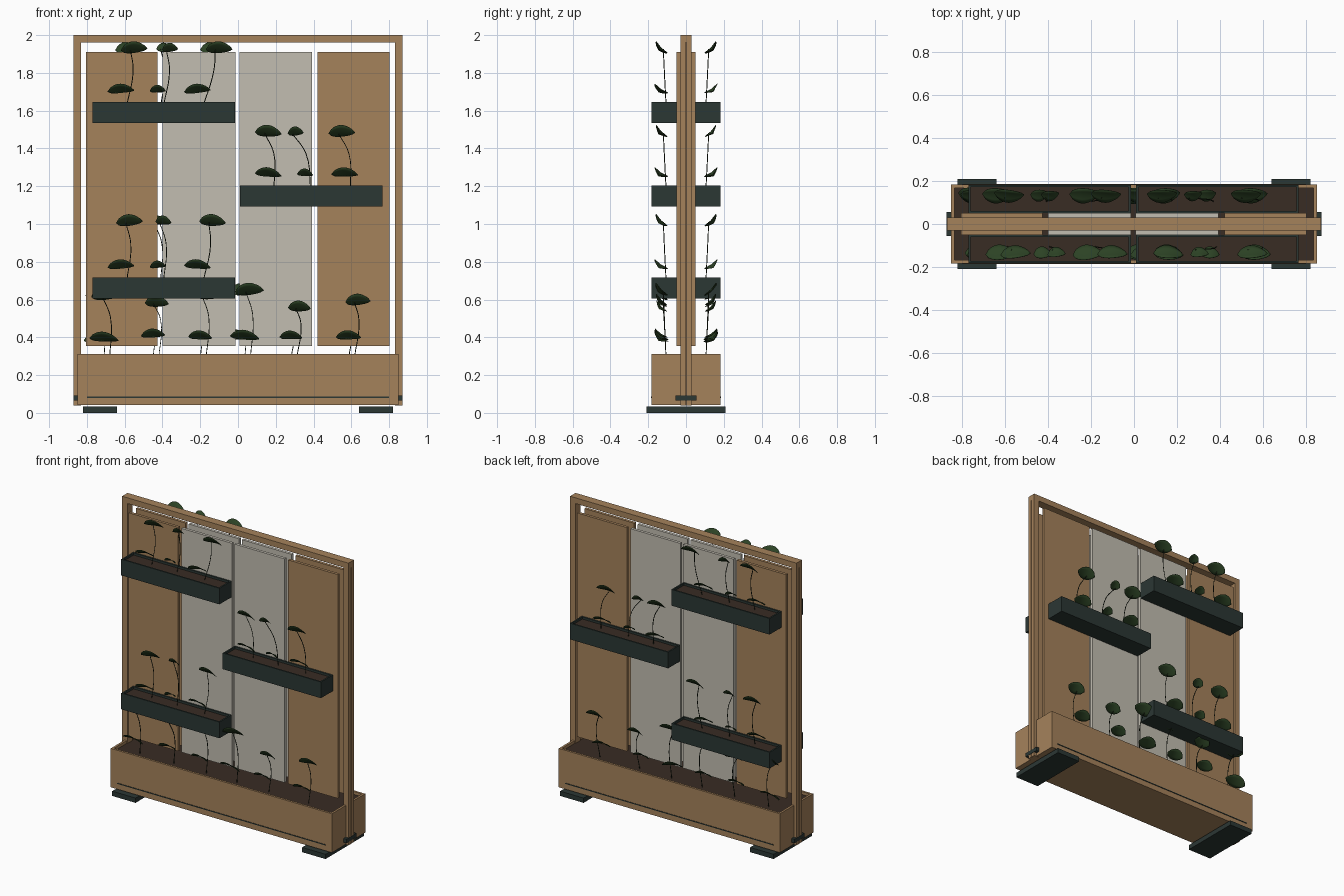
import bpy, bmesh, math, random
from mathutils import Vector, Matrix

if "Cube" in bpy.data.objects:
    bpy.data.objects.remove(bpy.data.objects["Cube"])

random.seed(4)


def mat(name, rgb):
    m = bpy.data.materials.new(name)
    m.diffuse_color = (*rgb, 1)
    m.use_nodes = True
    m.node_tree.nodes["Principled BSDF"].inputs["Base Color"].default_value = m.diffuse_color
    return m


WOOD = mat("wood", (0.376, 0.223, 0.105))
METAL = mat("dark_metal", (0.024, 0.038, 0.034))
GREY = mat("pale_panel", (0.54, 0.51, 0.44))
SOIL = mat("soil", (0.04, 0.025, 0.017))
LEAF = mat("leaf_green", (0.025, 0.055, 0.018))
STEM = mat("stem_green", (0.02, 0.03, 0.015))


def make(name, bm, material):
    bmesh.ops.recalc_face_normals(bm, faces=bm.faces)
    me = bpy.data.meshes.new(name)
    bm.to_mesh(me)
    bm.free()
    me.materials.append(material)
    ob = bpy.data.objects.new(name, me)
    bpy.context.collection.objects.link(ob)
    return ob


def boxes(name, material, *bounds):
    """One object from (x0, x1, y0, y1, z0, z1) blocks."""
    bm = bmesh.new()
    for x0, x1, y0, y1, z0, z1 in bounds:
        size = Vector((abs(x1 - x0), abs(y1 - y0), z1 - z0))
        mid = Vector(((x0 + x1) / 2, (y0 + y1) / 2, (z0 + z1) / 2))
        bmesh.ops.create_cube(bm, size=1, matrix=Matrix.Translation(mid) @ Matrix.Diagonal((*size, 1)))
    return make(name, bm, material)


def trough(name, material, x0, x1, y0, y1, z0, z1, t, soil_drop):
    """Open box with walls, floor and a soil filling."""
    boxes(name, material,
          (x0, x1, y0, y0 + t, z0, z1), (x0, x1, y1 - t, y1, z0, z1),
          (x0, x0 + t, y0 + t, y1 - t, z0, z1), (x1 - t, x1, y0 + t, y1 - t, z0, z1),
          (x0 + t, x1 - t, y0 + t, y1 - t, z0, z0 + t))
    boxes(name + "_soil", SOIL, (x0 + t, x1 - t, y0 + t, y1 - t, z0 + t, z1 - soil_drop))


def leaf(name, centre, length, width, tilt, yaw, side):
    """Arched, slightly folded oval leaf whose outer edge is raised."""
    bm = bmesh.new()
    rows, cols = 10, 4
    grid = []
    for i in range(rows + 1):
        t = i / rows
        w = width * (0.04 + 0.96 * math.sin(math.pi * t ** 0.85) ** 0.7)
        row = []
        for j in range(cols + 1):
            v = j / cols - 0.5
            z = 0.012 * math.sin(math.pi * t) + 0.12 * abs(v) * w
            row.append(bm.verts.new(((t - 0.5) * length, v * w, z)))
        grid.append(row)
    for i in range(rows):
        for j in range(cols):
            bm.faces.new((grid[i][j], grid[i + 1][j], grid[i + 1][j + 1], grid[i][j + 1]))
    m = (Matrix.Translation(centre) @ Matrix.Rotation(side * tilt, 4, 'X')
         @ Matrix.Rotation(yaw, 4, 'Y'))
    bmesh.ops.transform(bm, matrix=m, verts=bm.verts)
    bmesh.ops.solidify(bm, geom=bm.faces[:], thickness=0.002)
    ob = make(name, bm, LEAF)
    for p in ob.data.polygons:
        p.use_smooth = True


def stem(name, pts):
    cu = bpy.data.curves.new(name, 'CURVE')
    cu.dimensions = '3D'
    cu.bevel_depth = 0.0025
    cu.bevel_resolution = 0
    cu.resolution_u = 5
    sp = cu.splines.new('BEZIER')
    sp.bezier_points.add(len(pts) - 1)
    for b, p in zip(sp.bezier_points, pts):
        b.co = p
        b.handle_left_type = b.handle_right_type = 'AUTO'
    cu.materials.append(STEM)
    bpy.context.collection.objects.link(bpy.data.objects.new(name, cu))


def plant(name, side, low, high, z_soil, size):
    """Stem with one low leaf and one top leaf; low/high are (x, z)."""
    y = side * 0.115
    stem(name + "_stem", [(low[0] + 0.03, y - side * 0.01, z_soil - 0.01),
                          ((low[0] + high[0]) / 2 + 0.03, y, (low[1] + high[1]) / 2),
                          (high[0] - 0.02, y + side * 0.005, high[1])])
    for tag, (x, z), tilt in (("low", low, 0.6), ("top", high, 0.8)):
        leaf(f"{name}_{tag}_leaf", (x, side * 0.14, z), 0.14 * size, 0.085 * size ** 0.5,
             tilt, random.uniform(-0.12, 0.15), side)


# Feet
for s, n in ((-1, "left"), (1, "right")):
    boxes(n + "_foot", METAL, (s * 0.64, s * 0.82, -0.21, 0.21, 0, 0.033))
    # Grooved frame posts and their base brackets
    boxes(n + "_post", WOOD, (s * 0.83, s * 0.862, -0.03, 0.03, 0.04, 1.96),
          (s * 0.862, s * 0.87, -0.03, -0.003, 0.04, 1.96),
          (s * 0.862, s * 0.87, 0.003, 0.03, 0.04, 1.96))
    boxes(n + "_bracket", METAL, (s * 0.845, s * 0.872, -0.055, 0.055, 0.065, 0.092))
boxes("top_rail", WOOD, (-0.87, 0.87, -0.03, 0.03, 1.96, 2.0))

# Base planter box
trough("base_box", WOOD, -0.85, 0.85, -0.183, 0.183, 0.042, 0.312, 0.015, 0.02)

PANELS = ((-0.805, -0.425, WOOD), (-0.4, -0.013, GREY), (0.008, 0.392, GREY), (0.42, 0.802, WOOD))
# Hanging planters: left x, bottom z, top-leaf x for the three plants
PLANTERS = (("upper", -0.77, 1.535, (-0.55, -0.36, -0.1)),
            ("middle", 0.01, 1.092, (0.16, 0.305, 0.55)),
            ("lower", -0.77, 0.605, (-0.575, -0.395, -0.135)))
BASE_PLANTS = (((-0.71, .39), (-0.70, .62)), ((-0.45, .41), (-0.43, .58)), ((-0.2, .40), (-0.17, .62)),
               ((0.035, .40), (0.06, .645)), ((0.28, .40), (0.325, .555)), ((0.585, .40), (0.635, .59)))

# Both faces carry the same panels, planters and plants
for s, face in ((-1, "front"), (1, "back")):
    boxes(face + "_base_strip", METAL, (-0.8, 0.8, s * 0.18, s * 0.186, 0.08, 0.086))
    for i, (a, b, m) in enumerate(PANELS):
        boxes(f"{face}_panel_{i}", m, (a, b, s * 0.03, s * 0.05, 0.355, 1.91))
    shift = 0 if s < 0 else -0.03
    for tag, x, z, tops in PLANTERS:
        y0, y1 = sorted((s * 0.05, s * 0.182))
        trough(f"{face}_{tag}_planter", METAL, x, x + 0.755, y0, y1, z, z + 0.112, 0.01, 0.015)
        for k, (dx, top) in enumerate(zip((0.15, 0.345, 0.555), tops)):
            zt = z + (0.39 if tag != "lower" else 0.405)
            plant(f"{face}_{tag}_plant_{k}", s, (x + dx + shift / 2, z + 0.17), (top + shift, zt),
                  z + 0.097, (1.0, 0.6, 1.0)[k])
    for k, (lo, hi) in enumerate(BASE_PLANTS):
        plant(f"{face}_base_plant_{k}", s, (lo[0] + shift, lo[1]), (hi[0] + shift, hi[1]), 0.292,
              (1.1, 0.9, 0.9, 1.1, 0.85, 0.95)[k])
